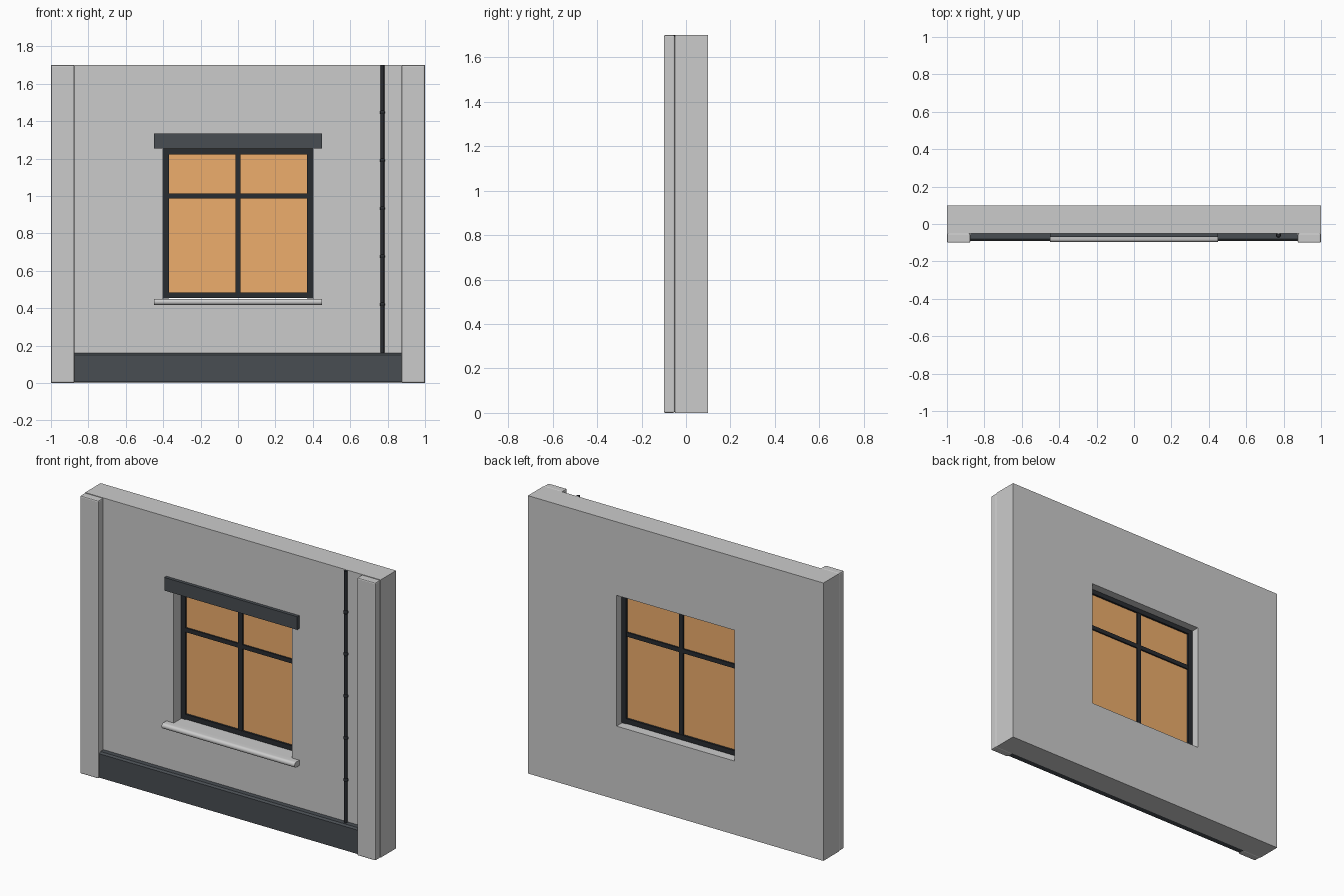
import bpy, bmesh
from math import sin, cos, pi

if "Cube" in bpy.data.objects:
    bpy.data.objects.remove(bpy.data.objects["Cube"])


def mat(name, rgb):
    m = bpy.data.materials.new(name)
    m.diffuse_color = (*rgb, 1)
    m.use_nodes = True
    m.node_tree.nodes["Principled BSDF"].inputs["Base Color"].default_value = m.diffuse_color
    return m


SLATE = mat("slate", (0.065, 0.075, 0.085))
BLACK = mat("dark_metal", (0.022, 0.025, 0.03))
GLOW = mat("lit_glass", (0.85, 0.42, 0.15))


def finish(name, bm, material=None, smooth=False):
    bmesh.ops.recalc_face_normals(bm, faces=bm.faces)
    me = bpy.data.meshes.new(name)
    bm.to_mesh(me)
    bm.free()
    ob = bpy.data.objects.new(name, me)
    bpy.context.collection.objects.link(ob)
    if material:
        me.materials.append(material)
    if smooth:
        bpy.context.view_layer.objects.active = ob
        ob.select_set(True)
        bpy.ops.object.shade_smooth_by_angle(angle=0.6)
        ob.select_set(False)
    return ob


def box(name, x, y, z, material=None, bevel=0):
    bm = bmesh.new()
    bmesh.ops.create_cube(bm, size=1)
    for v in bm.verts:
        v.co = [(a + b) / 2 + c * (b - a) for c, (a, b) in zip(v.co, (x, y, z))]
    if bevel:
        bmesh.ops.bevel(bm, geom=bm.edges[:], offset=bevel, segments=2,
                        profile=0.5, affect='EDGES')
    return finish(name, bm, material)


def extrude_x(name, profile, x0, x1, material=None, smooth=False):
    bm = bmesh.new()
    face = bm.faces.new([bm.verts.new((x0, y, z)) for y, z in profile])
    ext = bmesh.ops.extrude_face_region(bm, geom=[face])
    verts = [g for g in ext["geom"] if isinstance(g, bmesh.types.BMVert)]
    bmesh.ops.translate(bm, verts=verts, vec=(x1 - x0, 0, 0))
    return finish(name, bm, material, smooth)


# Wall slab with window opening
wall = box("wall", (-1, 1), (-0.05, 0.1), (0, 1.7))
cutter = box("opening_cutter", (-0.4, 0.4), (-0.3, 0.3), (0.45, 1.25))
cutter.hide_render = True
cutter.hide_viewport = True
cut = wall.modifiers.new("opening", 'BOOLEAN')
cut.object = cutter
cut.solver = 'EXACT'

# Corner pilasters
for side, x in (("left", (-1, -0.875)), ("right", (0.875, 1))):
    box(side + "_pilaster", x, (-0.1, -0.05), (0, 1.7), None, 0.007)

# Plinth with a chamfered top
extrude_x("plinth", [(-0.05, 0.004), (-0.09, 0.004), (-0.09, 0.15), (-0.08, 0.16),
                     (-0.05, 0.16)], -0.875, 0.875, SLATE)

# Lintel over the window
box("lintel", (-0.45, 0.45), (-0.07, -0.05), (1.255, 1.335), SLATE)

# Window sill with a rounded nose
r, zc = 0.0165, 0.4335
nose = [(-0.08 - r * sin(i * pi / 10), zc + r * cos(i * pi / 10)) for i in range(11)]
extrude_x("sill", [(-0.05, zc + r)] + nose + [(-0.05, zc - r)], -0.45, 0.45, None, True)

# Window frame: stiles, rails and glazing bars
FY = (0.02, 0.05)
for side, s in (("left", -1), ("right", 1)):
    box(side + "_stile", sorted((s * 0.37, s * 0.4)), FY, (0.452, 1.25), BLACK)
for part, z in (("bottom", (0.455, 0.485)), ("top", (1.222, 1.25))):
    box(part + "_rail", (-0.37, 0.37), FY, z, BLACK)
box("vertical_glazing_bar", (-0.014, 0.014), (0.022, 0.048), (0.485, 1.222), BLACK)
box("horizontal_glazing_bar", (-0.37, 0.37), (0.023, 0.047), (0.986, 1.012), BLACK)

# Lit glass pane
box("glass", (-0.37, 0.37), (0.032, 0.038), (0.485, 1.222), GLOW)

# Cable with clips running down the wall
bm = bmesh.new()
bmesh.ops.create_cone(bm, cap_ends=True, segments=12, radius1=0.01, radius2=0.01, depth=1.54)
bmesh.ops.translate(bm, verts=bm.verts, vec=(0.772, -0.06, 0.93))
finish("cable", bm, BLACK, True)
for i in range(5):
    bm = bmesh.new()
    bmesh.ops.create_uvsphere(bm, u_segments=12, v_segments=8, radius=0.014)
    bmesh.ops.translate(bm, verts=bm.verts, vec=(0.772, -0.06, 0.42 + i * 0.2567))
    finish(f"cable_clip_{i + 1}", bm, BLACK, True)
